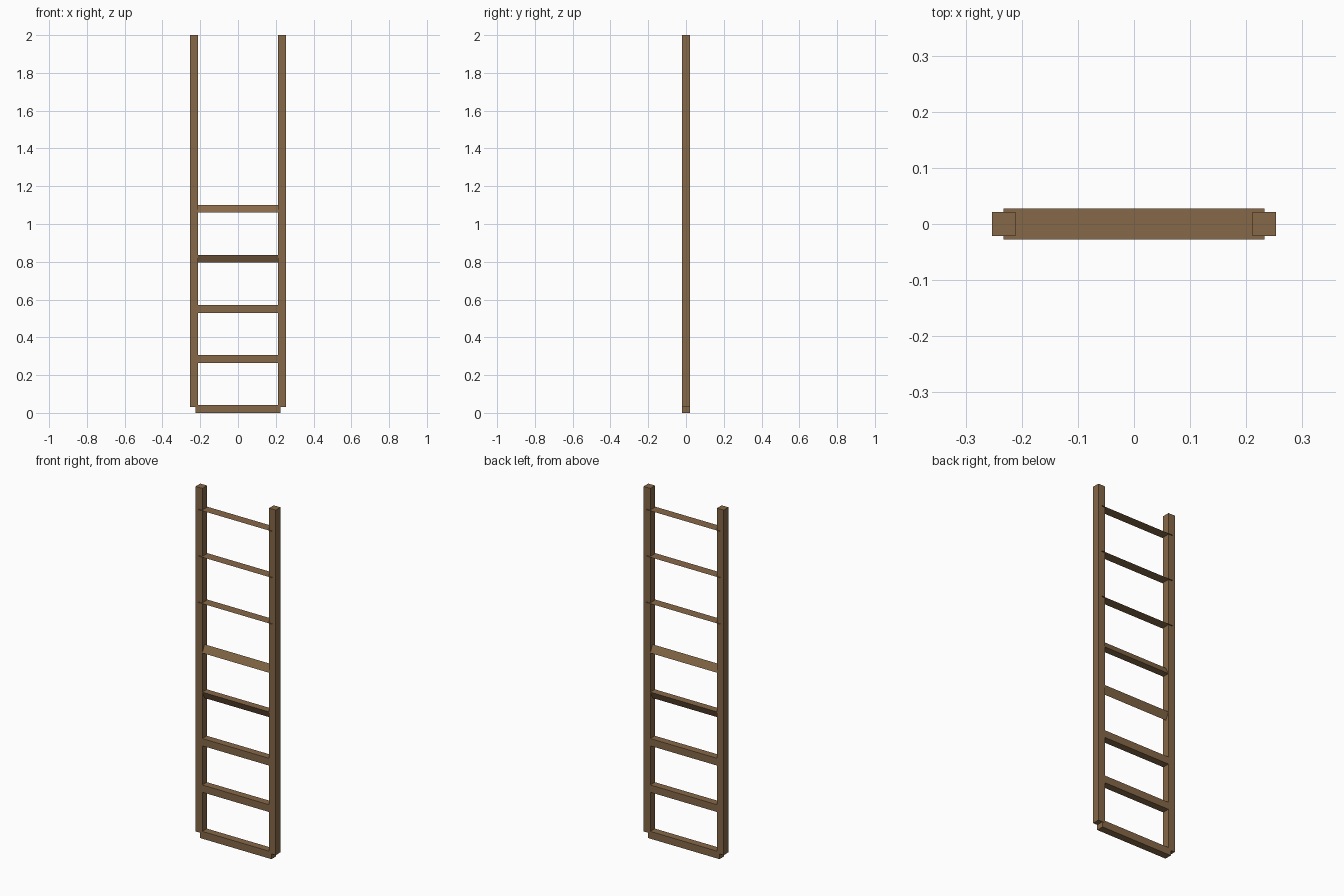
import bpy, bmesh

if "Cube" in bpy.data.objects:
    bpy.data.objects.remove(bpy.data.objects["Cube"])

wood = bpy.data.materials.new("wood")
wood.diffuse_color = (0.24, 0.14, 0.065, 1)
wood.use_nodes = True
wood.node_tree.nodes["Principled BSDF"].inputs["Base Color"].default_value = wood.diffuse_color


def prism(name, profile, half_length, z):
    """Extrude a (y, z) profile along x; a two-point profile gives a flat slat."""
    bm = bmesh.new()
    ends = [[bm.verts.new((x, py, pz + z)) for py, pz in profile]
            for x in (-half_length, half_length)]
    n = len(profile)
    if n == 2:
        bm.faces.new((ends[0][0], ends[1][0], ends[1][1], ends[0][1]))
    else:
        bm.faces.new(ends[0])
        bm.faces.new(ends[1])
        for i in range(n):
            j = (i + 1) % n
            bm.faces.new((ends[0][i], ends[0][j], ends[1][j], ends[1][i]))
        bmesh.ops.recalc_face_normals(bm, faces=bm.faces)
    me = bpy.data.meshes.new(name)
    bm.to_mesh(me)
    bm.free()
    me.materials.append(wood)
    ob = bpy.data.objects.new(name, me)
    bpy.context.collection.objects.link(ob)
    return ob


# side rails
for side, x in (("left", -0.232), ("right", 0.232)):
    bpy.ops.mesh.primitive_cube_add(size=1, location=(x, 0, 1.015))
    rail = bpy.context.object
    rail.name = side + "_rail"
    rail.scale = (0.042, 0.042, 1.97)
    rail.data.materials.append(wood)

# rung cross-sections: square beam, downward wedge, upward wedge, flat slat
h = 0.0208
square = [(-h, -h), (h, -h), (h, h), (-h, h)]
wedge_down = [(0, -h), (h, h), (-h, h)]
wedge_up = [(-h, -h), (h, -h), (0, h)]
slat = [(-0.028, 0), (0.028, 0)]

# rungs from bottom to top
kinds = [square] * 3 + [wedge_down, wedge_up] + [slat] * 3
for i, profile in enumerate(kinds):
    half = 0.233 if profile is slat else 0.226
    prism(f"rung_{i + 1}", profile, half, h + 0.265 * i)
